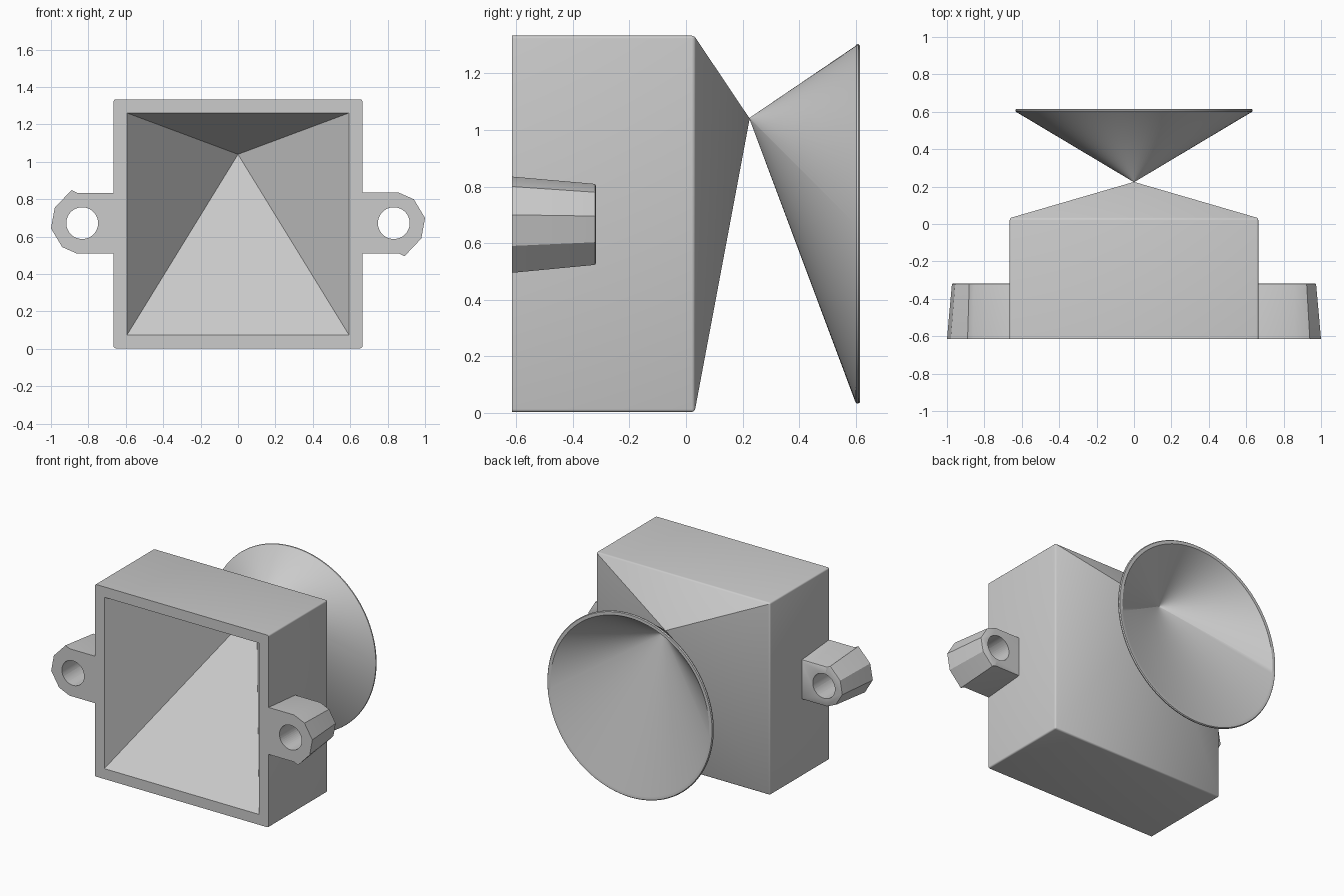
import bpy
import bmesh
from math import cos, sin, tau, radians
from mathutils import Vector

cube = bpy.data.objects.get("Cube")
if cube:
    bpy.data.objects.remove(cube, do_unlink=True)

# Single grey material
grey = bpy.data.materials.new("plain grey")
grey.use_nodes = True
colour = (0.6, 0.6, 0.6, 1)
grey.diffuse_color = colour
grey.node_tree.nodes["Principled BSDF"].inputs["Base Color"].default_value = colour


def finish(name, bm):
    """Turn a bmesh into a smooth-by-angle grey object."""
    bmesh.ops.recalc_face_normals(bm, faces=bm.faces)
    mesh = bpy.data.meshes.new(name)
    bm.to_mesh(mesh)
    bm.free()
    obj = bpy.data.objects.new(name, mesh)
    bpy.context.collection.objects.link(obj)
    mesh.materials.append(grey)
    select(obj)
    bpy.ops.object.shade_smooth_by_angle(angle=radians(30))
    return obj


def select(obj):
    bpy.ops.object.select_all(action='DESELECT')
    obj.select_set(True)
    bpy.context.view_layer.objects.active = obj


def bridge(bm, a, b):
    """Quads between two closed loops of equal length."""
    n = len(a)
    for i in range(n):
        j = (i + 1) % n
        bm.faces.new((a[i], a[j], b[j], b[i]))


def fan(bm, loop, tip):
    for i in range(len(loop)):
        bm.faces.new((loop[i], loop[(i + 1) % len(loop)], tip))


FRONT, SHOULDER, TIP, RIM = -0.615, 0.03, 0.225, 0.615
MID, TIP_Z = 0.668, 1.04

# Box with a pyramid cavity in front and a pyramid behind
bm = bmesh.new()


def square(half, y):
    return [bm.verts.new((sx * half, y, MID + sz * half))
            for sx, sz in ((-1, -1), (1, -1), (1, 1), (-1, 1))]


mouth = square(0.593, FRONT)
front = square(0.665, FRONT)
back = square(0.665, SHOULDER)
fan(bm, mouth, bm.verts.new((0, TIP - 0.02, TIP_Z)))
bridge(bm, mouth, front)
bridge(bm, front, back)
fan(bm, back, bm.verts.new((0, TIP, TIP_Z)))
outer = set(front + back)
rounded = [e for e in bm.edges if set(e.verts) <= outer
           and not set(e.verts) <= set(front)]
bmesh.ops.bevel(bm, geom=rounded, offset=0.01, segments=3,
                profile=0.5, affect='EDGES')
finish("box_body", bm)

# Slanted hollow cone with a rolled rim
bm = bmesh.new()
SEGMENTS = 128


def ring(radius, y, z):
    return [bm.verts.new((radius * cos(tau * i / SEGMENTS), y,
                          z + radius * sin(tau * i / SEGMENTS)))
            for i in range(SEGMENTS)]


profile = [(0.003, TIP, TIP_Z), (0.628, 0.598, MID), (0.634, 0.602, MID),
           (0.635, 0.609, MID), (0.63, RIM, MID), (0.608, RIM, MID),
           (0.003, TIP + 0.018, TIP_Z - 0.01)]
rings = [ring(*p) for p in profile]
for a, b in zip(rings, rings[1:]):
    bridge(bm, a, b)
bm.faces.new(rings[0])
bm.faces.new(rings[-1])
finish("rear_cone", bm)

# Tapered faceted mounting lugs, one turned half a circle from the other
HOLE = Vector((0.833, 0.672))
OUTLINE = [(0.655, 0.835), (0.86, 0.835), (0.94, 0.80), (1.0, 0.70),
           (0.98, 0.59), (0.89, 0.495), (0.86, 0.51), (0.655, 0.51)]


def lug(name, side):
    bm = bmesh.new()

    def section(y, scale):
        loop = []
        for p in OUTLINE:
            q = HOLE + (Vector(p) - HOLE) * scale
            x = p[0] if p[0] < 0.7 else q.x
            loop.append(bm.verts.new((side * x, y, HOLE.y + side * (q.y - HOLE.y))))
        return loop

    sections = [section(FRONT, 1), section(-0.328, 0.845),
                section(-0.321, 0.835), section(-0.318, 0.80)]
    for a, b in zip(sections, sections[1:]):
        bridge(bm, a, b)
    bm.faces.new(sections[0])
    bm.faces.new(sections[-1])
    body = finish(name, bm)

    # Screw hole right through the lug
    bpy.ops.mesh.primitive_cylinder_add(
        vertices=48, radius=0.085, depth=1,
        location=(side * HOLE.x, -0.47, HOLE.y), rotation=(radians(90), 0, 0))
    cutter = bpy.context.object
    cutter.name = "hole_cutter"
    cutter.hide_render = True
    cutter.data.materials.append(grey)
    cut = body.modifiers.new("hole", 'BOOLEAN')
    cut.operation = 'DIFFERENCE'
    cut.solver = 'EXACT'
    cut.object = cutter
    select(body)
    bpy.ops.object.modifier_apply(modifier="hole")
    bpy.data.objects.remove(cutter, do_unlink=True)
    bpy.ops.object.shade_smooth_by_angle(angle=radians(30))


lug("left_lug", 1)
lug("right_lug", -1)
